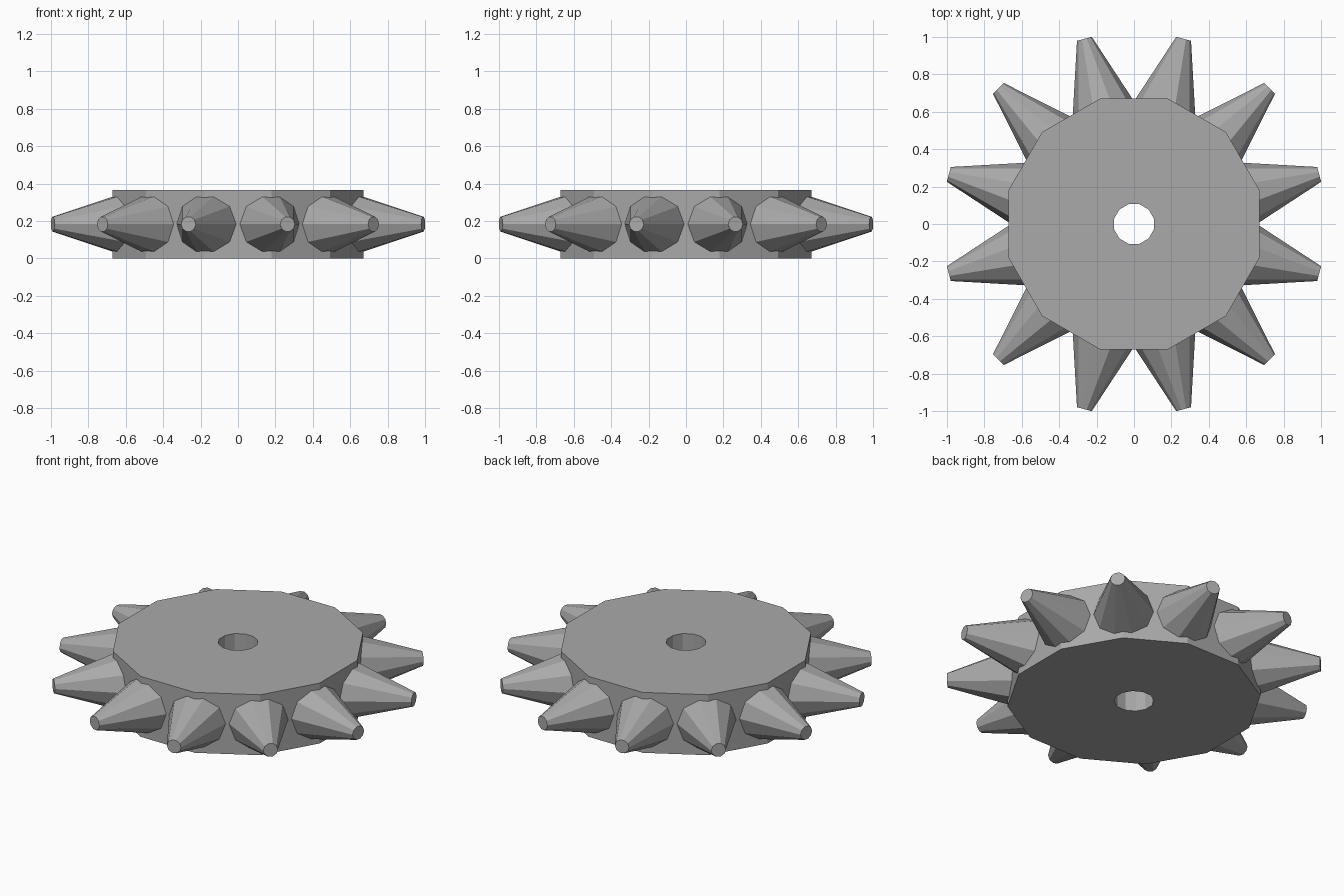
import bpy
import bmesh
import math
from mathutils import Matrix

cube = bpy.data.objects.get("Cube")
if cube:
    bpy.data.objects.remove(cube, do_unlink=True)

SIDES = 12
STEP = math.tau / SIDES
HEIGHT = 0.365
OUTER, HOLE = 0.695, 0.11
SPIKE_BASE, SPIKE_TIP = 0.64, 1.025      # distances from the centre
BASE_RADIUS, TIP_RADIUS = 0.168, 0.041

grey = bpy.data.materials.new("plain_grey")
grey.use_nodes = True
colour = (0.4, 0.4, 0.4, 1)
grey.diffuse_color = colour
grey.node_tree.nodes["Principled BSDF"].inputs["Base Color"].default_value = colour


def add_object(name, bm):
    bmesh.ops.recalc_face_normals(bm, faces=bm.faces)
    mesh = bpy.data.meshes.new(name)
    bm.to_mesh(mesh)
    bm.free()
    mesh.materials.append(grey)
    obj = bpy.data.objects.new(name, mesh)
    bpy.context.collection.objects.link(obj)
    return obj


# Twelve-sided disc with a centre hole, lathed from a rectangular section
bm = bmesh.new()
section = [(HOLE, 0), (OUTER, 0), (OUTER, HEIGHT), (HOLE, HEIGHT)]
turn = Matrix.Rotation(STEP / 2, 3, "Z")
verts = [bm.verts.new(turn @ Matrix.Identity(3) @ bm.verts.new((r, 0, z)).co) for r, z in section]
for v in [v for v in bm.verts if v not in verts]:
    bm.verts.remove(v)
edges = [bm.edges.new((verts[i], verts[(i + 1) % 4])) for i in range(4)]
bmesh.ops.spin(bm, geom=verts + edges, cent=(0, 0, 0), axis=(0, 0, 1),
               angle=math.tau, steps=SIDES, use_merge=True)
bmesh.ops.remove_doubles(bm, verts=bm.verts, dist=0.0001)
bmesh.ops.dissolve_limit(bm, angle_limit=0.01, verts=bm.verts, edges=bm.edges)
add_object("disc", bm)

# Blunt ten-sided spikes, one on each corner of the disc
for i in range(SIDES):
    bm = bmesh.new()
    bmesh.ops.create_cone(bm, cap_ends=True, segments=10, radius1=BASE_RADIUS,
                          radius2=TIP_RADIUS, depth=SPIKE_TIP - SPIKE_BASE)
    # Facet upwards, then lay the cone along +x and swing it into place
    place = (Matrix.Rotation((i + 0.5) * STEP, 4, "Z")
             @ Matrix.Translation(((SPIKE_BASE + SPIKE_TIP) / 2, 0, HEIGHT / 2))
             @ Matrix.Rotation(math.pi / 2, 4, "Y")
             @ Matrix.Rotation(math.pi / 2, 4, "Z"))
    low = min(v.co.x for v in bm.verts)
    if abs(low + BASE_RADIUS) > 0.001:
        place = place @ Matrix.Rotation(math.pi / 2, 4, "Z")
    bmesh.ops.transform(bm, matrix=place, verts=bm.verts)
    add_object(f"spike_{i + 1}", bm)
